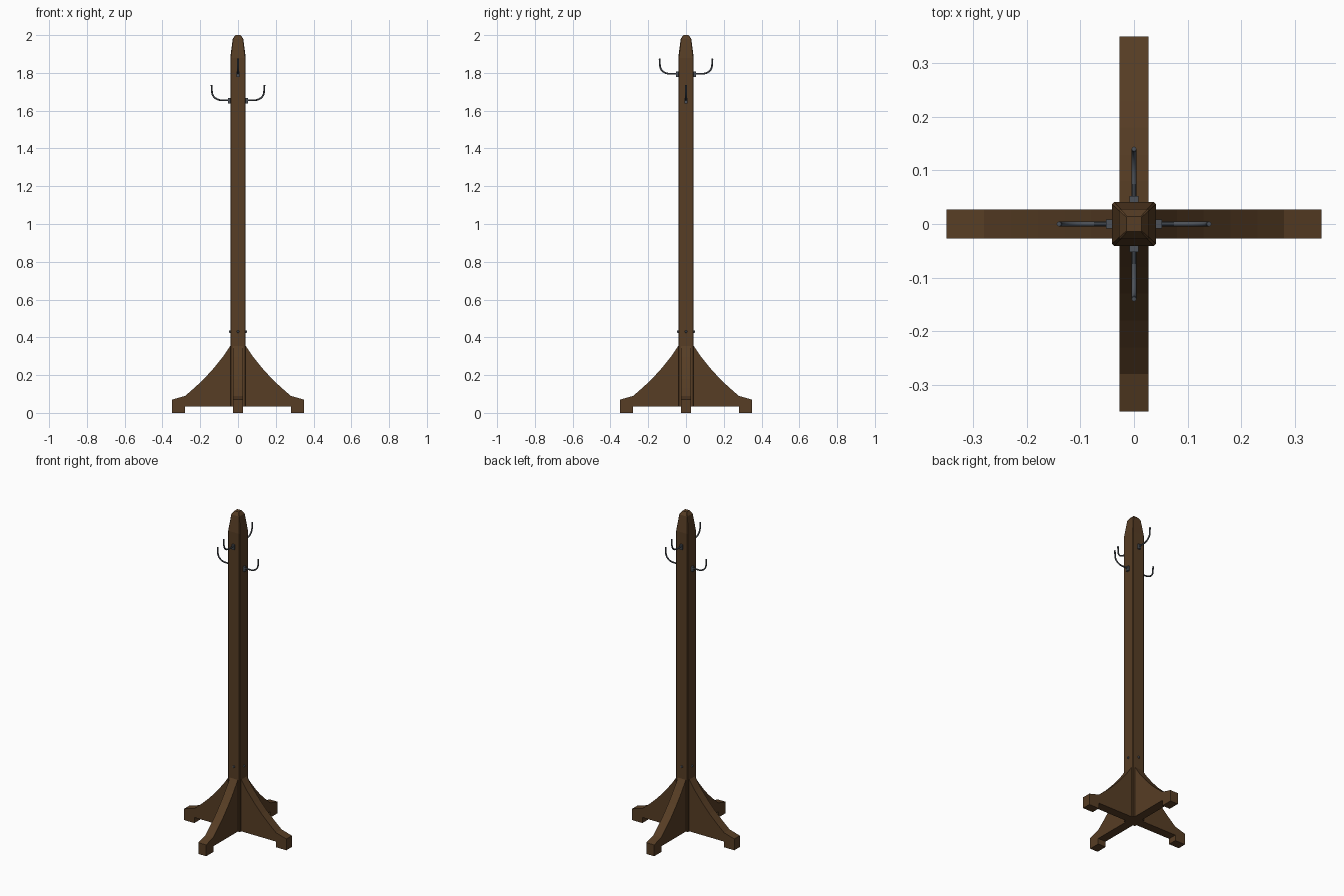
import bpy, bmesh, math
from mathutils import Matrix, Vector

if "Cube" in bpy.data.objects:
    bpy.data.objects.remove(bpy.data.objects["Cube"])

def material(name, col):
    m = bpy.data.materials.new(name)
    m.diffuse_color = (*col, 1)
    m.use_nodes = True
    m.node_tree.nodes["Principled BSDF"].inputs["Base Color"].default_value = m.diffuse_color
    return m

WOOD = material("dark_wood", (0.095, 0.047, 0.018))
IRON = material("dark_iron", (0.075, 0.085, 0.10))

def finish(bm, name, mat, rot=0.0):
    bmesh.ops.recalc_face_normals(bm, faces=bm.faces)
    bm.transform(Matrix.Rotation(rot, 4, 'Z'))
    me = bpy.data.meshes.new(name)
    bm.to_mesh(me)
    bm.free()
    me.materials.append(mat)
    ob = bpy.data.objects.new(name, me)
    bpy.context.collection.objects.link(ob)
    return ob

def loft(bm, rings):
    rows = [[bm.verts.new(p) for p in r] for r in rings]
    n = len(rows[0])
    for a, b in zip(rows, rows[1:]):
        for i in range(n):
            bm.faces.new((a[i], a[(i + 1) % n], b[(i + 1) % n], b[i]))
    bm.faces.new(rows[0][::-1])
    bm.faces.new(rows[-1])

# post with slim chamfered corners and a two-step tapered top
def ring(h, z):
    c = h * 0.1
    pts = [(h, -h + c), (h, h - c), (h - c, h), (-h + c, h),
           (-h, h - c), (-h, -h + c), (-h + c, -h), (h - c, -h)]
    return [(x, y, z) for x, y in pts]

bm = bmesh.new()
loft(bm, [ring(h, z) for h, z in
          [(0.041, 0.035), (0.041, 1.88), (0.028, 1.98), (0.014, 2.0)]])
finish(bm, "post", WOOD)

# curved brace legs with foot pads
LEG = [(0.0, 0.035), (0.28, 0.035), (0.28, 0.0), (0.35, 0.0), (0.35, 0.07),
       (0.28, 0.09), (0.23, 0.133), (0.18, 0.18), (0.13, 0.235),
       (0.08, 0.297), (0.041, 0.355), (0.0, 0.355)]
# hook centre line: straight arm, then a curve upward
HOOK = [(0.042, 0.0), (0.075, 0.0)] + [
    (0.085 + 0.053 * math.sin(t), 0.045 - 0.045 * math.cos(t))
    for t in [math.radians(a) for a in range(10, 91, 16)]] + [(0.14, 0.08)]

for k, side in enumerate(("right", "back", "left", "front")):
    rot = k * math.pi / 2
    bm = bmesh.new()
    loft(bm, [[(x, y, z) for x, z in LEG] for y in (-0.027, 0.027)])
    finish(bm, side + "_leg", WOOD, rot)

    hz = 1.655 if k % 2 == 0 else 1.795
    # hook arm
    bm = bmesh.new()
    pts = [Vector((x, 0, z + hz)) for x, z in HOOK]
    rings = []
    for i, p in enumerate(pts):
        d = (pts[min(i + 1, len(pts) - 1)] - pts[max(i - 1, 0)]).normalized()
        n = Vector((-d.z, 0, d.x))
        rings.append([p + 0.0045 * (n * math.cos(a) + Vector((0, 1, 0)) * math.sin(a))
                      for a in [j * math.pi / 4 for j in range(8)]])
    loft(bm, rings)
    # wall plate
    bmesh.ops.create_cube(bm, size=1, matrix=Matrix.Translation((0.045, 0, hz - 0.003))
                          @ Matrix.Diagonal((0.014, 0.016, 0.03, 1)))
    ob = finish(bm, side + "_hook", IRON, rot)
    for f in ob.data.polygons:
        f.use_smooth = len(f.vertices) == 4 and f.area < 0.0001

    # round bolt cap above the leg
    bm = bmesh.new()
    bmesh.ops.create_cone(bm, cap_ends=True, segments=10, radius1=0.008, radius2=0.005,
                          depth=0.008, matrix=Matrix.Translation((0.043, 0, 0.43))
                          @ Matrix.Rotation(math.pi / 2, 4, 'Y'))
    finish(bm, side + "_bolt", IRON, rot)
